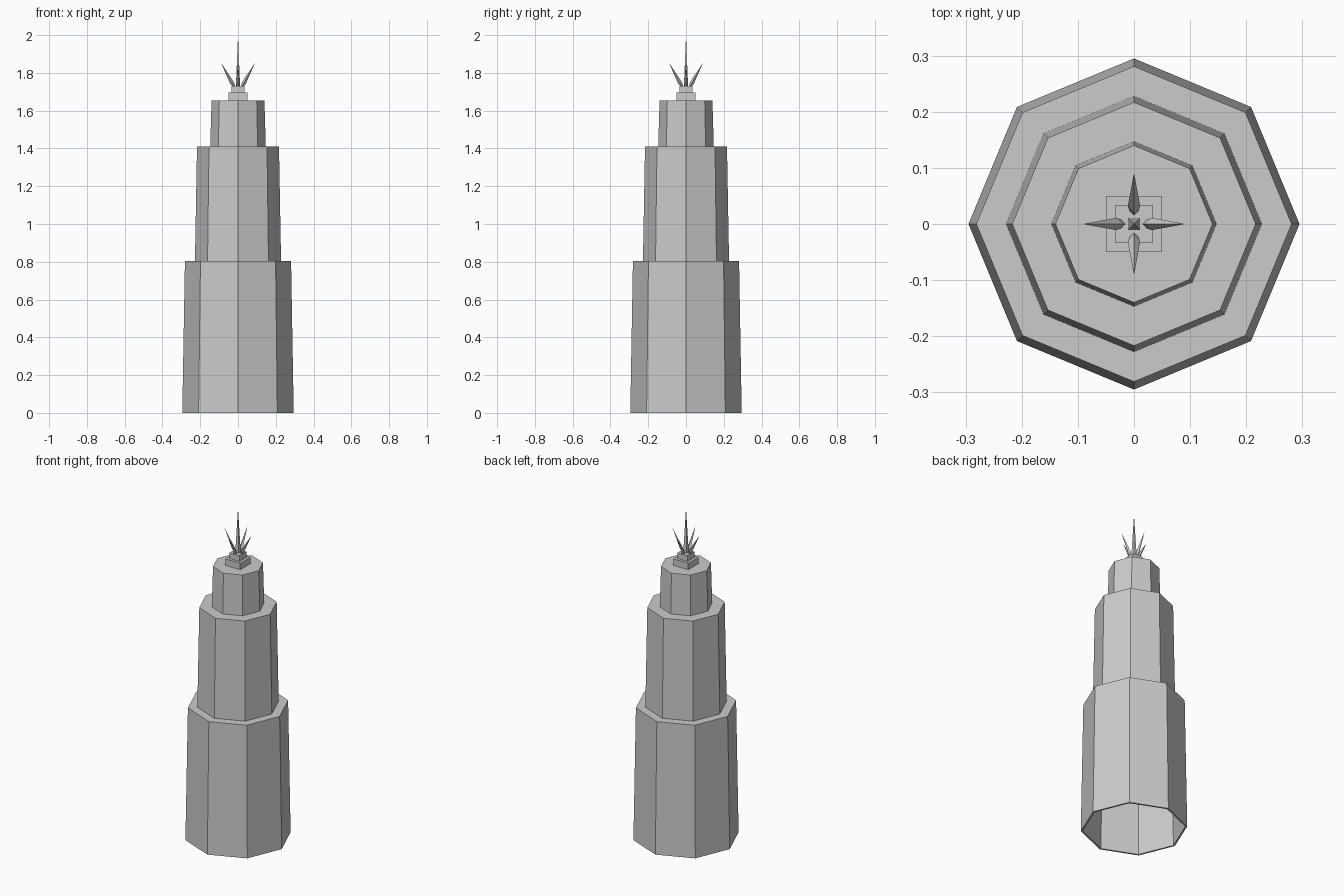
import bpy, bmesh, math
from mathutils import Vector

if "Cube" in bpy.data.objects:
    bpy.data.objects.remove(bpy.data.objects["Cube"])

stone = bpy.data.materials.new("light grey stone")
stone.use_nodes = True
colour = (0.6, 0.6, 0.6, 1)
stone.diffuse_color = colour
stone.node_tree.nodes["Principled BSDF"].inputs["Base Color"].default_value = colour


def lathe(name, profile, sides, turn=0.0):
    """Turn (radius, height) points around z; zero radius makes a single tip."""
    bm = bmesh.new()
    rings = []
    for r, z in profile:
        if r == 0:
            rings.append([bm.verts.new((0, 0, z))] * sides)
        else:
            angles = [turn + math.tau * i / sides for i in range(sides)]
            rings.append([bm.verts.new((r * math.cos(a), r * math.sin(a), z)) for a in angles])
    for low, high in zip(rings, rings[1:]):
        for i in range(sides):
            j = (i + 1) % sides
            corners = dict.fromkeys([low[i], low[j], high[j], high[i]])
            bm.faces.new(list(corners))
    for ring in (rings[0], rings[-1]):
        if ring[0] is not ring[1]:
            bm.faces.new(ring)
    bmesh.ops.recalc_face_normals(bm, faces=bm.faces)
    mesh = bpy.data.meshes.new(name)
    bm.to_mesh(mesh)
    bm.free()
    mesh.materials.append(stone)
    obj = bpy.data.objects.new(name, mesh)
    bpy.context.collection.objects.link(obj)
    return obj


# Octagonal tiers, the lowest a thin shell open at the bottom
lathe("lower_tier", [(0.27, 0.79), (0.284, 0), (0.295, 0), (0.281, 0.805)], 8)
lathe("middle_tier", [(0.228, 0.805), (0.217, 1.41)], 8)
lathe("upper_tier", [(0.147, 1.41), (0.14, 1.655)], 8)

# Square plinths under the spires
square = math.pi / 4
lathe("lower_plinth", [(0.0707, 1.655), (0.0707, 1.695)], 4, square)
lathe("upper_plinth", [(0.048, 1.695), (0.048, 1.73)], 4, square)

# Central spire and four leaning spikes
lathe("central_spire", [(0.0155, 1.73), (0, 2.0)], 4, square)
for k, side in enumerate(("left", "back", "right", "front")):
    angle = k * math.pi / 2
    out = Vector((math.cos(angle), math.sin(angle), 0))
    lean = out * 0.069 + Vector((0, 0, 0.125))
    spike = lathe(side + "_spike", [(0.007, 0), (0.011, 0.02), (0, lean.length)], 4)
    spike.location = out * 0.022 + Vector((0, 0, 1.73))
    spike.rotation_euler = (0, math.atan2(0.069, 0.125), angle)
